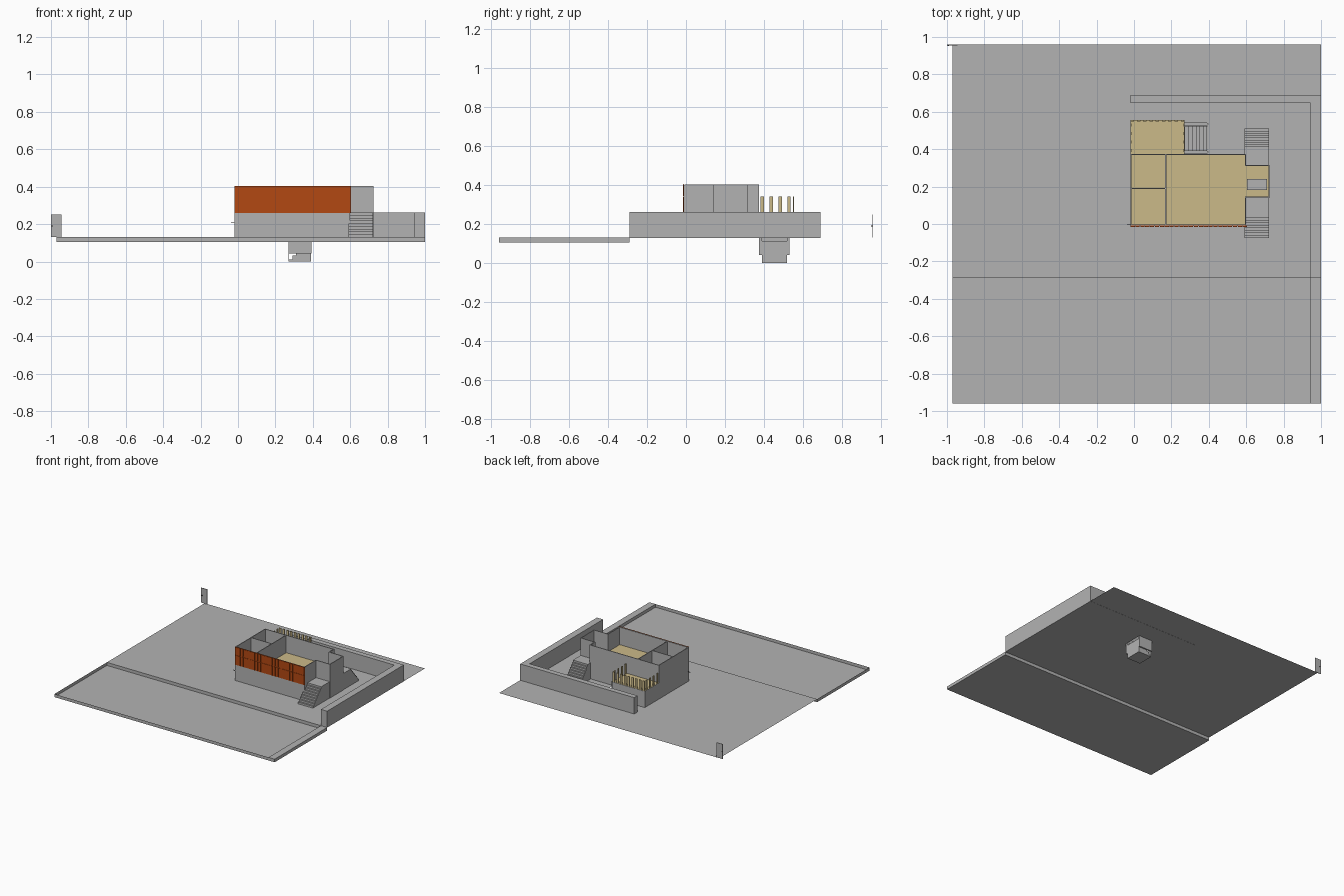
import bpy

if "Cube" in bpy.data.objects:
    bpy.data.objects.remove(bpy.data.objects["Cube"])


def material(name, rgb):
    m = bpy.data.materials.new(name)
    m.diffuse_color = (*rgb, 1)
    m.use_nodes = True
    m.node_tree.nodes["Principled BSDF"].inputs["Base Color"].default_value = m.diffuse_color
    return m


GREY = material("concrete_grey", (0.45, 0.45, 0.45))
TAN = material("pale_timber", (0.60, 0.49, 0.25))
ORANGE = material("rust_orange", (0.45, 0.065, 0.006))
DARK = material("dark_metal", (0.03, 0.03, 0.03))


def mesh(name, verts, faces, mat):
    me = bpy.data.meshes.new(name)
    me.from_pydata(verts, [], faces)
    me.materials.append(mat)
    ob = bpy.data.objects.new(name, me)
    bpy.context.collection.objects.link(ob)
    return ob


BOX_FACES = [(0, 3, 2, 1), (4, 5, 6, 7), (0, 1, 5, 4), (1, 2, 6, 5), (2, 3, 7, 6), (3, 0, 4, 7)]


def boxes(name, items, mat=GREY):
    """One object from several boxes given as (x0, x1, y0, y1, z0, z1)."""
    verts, faces = [], []
    for x0, x1, y0, y1, z0, z1 in items:
        n = len(verts)
        for z in (z0, z1):
            verts += [(x0, y0, z), (x1, y0, z), (x1, y1, z), (x0, y1, z)]
        faces += [tuple(n + i for i in f) for f in BOX_FACES]
    return mesh(name, verts, faces, mat)


def sheets(name, rects, z, mat=GREY):
    """Flat horizontal rectangles (x0, x1, y0, y1) at height z."""
    verts, faces = [], []
    for x0, x1, y0, y1 in rects:
        n = len(verts)
        verts += [(x0, y0, z), (x1, y0, z), (x1, y1, z), (x0, y1, z)]
        faces.append((n, n + 1, n + 2, n + 3))
    return mesh(name, verts, faces, mat)


def upright(name, paths, z0, z1, mat=GREY):
    """Thin vertical sheets following plan lines."""
    verts, faces = [], []
    for path in paths:
        for (ax, ay), (bx, by) in zip(path, path[1:]):
            n = len(verts)
            verts += [(ax, ay, z0), (bx, by, z0), (bx, by, z1), (ax, ay, z1)]
            faces.append((n, n + 1, n + 2, n + 3))
    return mesh(name, verts, faces, mat)


def prism(name, profile, axis, a, b, mat=GREY):
    """Extrude a 2D profile along x (profile y,z), y (x,z) or z (x,y)."""
    def put(p, t):
        return {"x": (t, *p), "y": (p[0], t, p[1]), "z": (*p, t)}[axis]
    n = len(profile)
    verts = [put(p, a) for p in profile] + [put(p, b) for p in profile]
    faces = [tuple(range(n))[::-1], tuple(range(n, 2 * n))]
    faces += [(i, (i + 1) % n, n + (i + 1) % n, n + i) for i in range(n)]
    return mesh(name, verts, faces, mat)


G, F, T = 0.13, 0.262, 0.403      # ground, upper floor and wall top heights
X0, X1, Y0, Y1 = -0.02, 0.60, -0.008, 0.375   # house plan
YT = 0.555                        # terrace back edge

# upper yard with an opening for the cellar stair
sheets("yard", [(-0.97, 0.27, -0.29, 0.96), (0.392, 1.0, -0.29, 0.96),
                (0.27, 0.392, -0.29, 0.378), (0.27, 0.392, 0.53, 0.96)], G)
# sunken street and its kerbs
sheets("street", [(-0.97, 1.0, -0.96, -0.29)], 0.105)
upright("street_kerb", [[(1.0, -0.29), (-0.97, -0.29), (-0.97, -0.96), (1.0, -0.96)]], 0.105, G)
boxes("street_side_kerb", [(0.945, 1.0, -0.96, -0.29, 0.105, G)])
# yard walls
boxes("yard_wall", [(0.945, 1.0, -0.29, 0.69, G - 0.001, 0.262),
                    (X0, 0.945, 0.648, 0.69, G - 0.001, 0.262)])

# house walls
t = 0.006
boxes("house_walls", [(X0, X1, Y0, Y0 + t, G, T), (X0, X1, Y1 - t, Y1, G, T),
                      (X0, X0 + t, Y0, Y1, G, T),
                      (X1 - t, X1, Y0, 0.14, G, T), (X1 - t, X1, 0.315, Y1, G, T)])
boxes("room_partitions", [(0.167, 0.173, Y0, Y1, F, T), (X0, 0.17, 0.187, 0.193, F, T)])
# entrance tower
boxes("entrance_tower", [(X1 - t, 0.725, 0.14, 0.146, G, T), (X1 - t, 0.725, 0.309, 0.315, G, T),
                         (0.719, 0.725, 0.14, 0.315, G, T)])
boxes("entrance_bench", [(0.603, 0.71, 0.182, 0.24, F, F + 0.015)])
# terrace base
boxes("terrace_walls", [(X0, X0 + t, Y1, YT, G, F - 0.001), (0.264, 0.27, Y1, YT, G, F - 0.001),
                        (X0, 0.27, YT - t, YT, G, F - 0.001)])
# timber floors
plan = [(X0, X1, Y0, Y1), (X1, 0.725, 0.14, 0.315), (X0, 0.27, Y1, YT)]
sheets("upper_floor", plan, F, TAN)
sheets("lower_floor", plan[:2], G + 0.0005, TAN)

# terrace railing posts
posts = []
w = 0.018
for i in range(9):
    x = X0 + 0.002 + i * (0.286 - w) / 8
    posts.append((x, x + w, YT - 0.006, YT, F, 0.343))
for i in range(4):
    y = 0.384 + i * 0.046
    for x in (X0, 0.264):
        posts.append((x, x + 0.006, y, y + 0.016, F, 0.343))
boxes("terrace_railing", posts, TAN)

# entrance stairs: stepped profile with a landing, mirrored to the back
N = 9
ya, yb = -0.075, 0.045
front = [(0.14, G), (ya, G)]
for i in range(N):
    z = G + (F - G) * (i + 1) / N
    front += [(ya + (yb - ya) * i / N, z), (ya + (yb - ya) * (i + 1) / N, z)]
front += [(0.14, F)]
prism("front_stairs", front, "x", 0.59, 0.722)
back = [(0.315 + (0.14 - y) * 0.91, z) for y, z in front][::-1]
prism("back_stairs", back, "x", 0.59, 0.722)

# orange screen: backing plate and two rows of panels
boxes("screen_backing", [(X0, 0.605, -0.012, -0.009, F - 0.002, T + 0.002)], ORANGE)
panels = []
cols = 24
pw = (0.605 - X0) / cols
for i in range(cols):
    for z0, z1 in ((F, 0.338), (0.344, T)):
        panels.append((X0 + i * pw + 0.002, X0 + (i + 1) * pw - 0.002, -0.015, -0.012, z0, z1))
boxes("screen_panels", panels, ORANGE)

# cellar pit with descending steps
steps = [(0.39, 0.0), (0.272, 0.0)]
for i in range(6):
    z = 0.012 + i * 0.02
    steps += [(0.272 + i * 0.0197, z), (0.272 + (i + 1) * 0.0197, z)]
prism("cellar_steps", steps[::-1], "y", 0.39, 0.52)
boxes("cellar_sides", [(0.27, 0.392, 0.376, 0.39, 0.042, G), (0.27, 0.392, 0.52, 0.531, 0.042, G),
                       (0.27, 0.274, 0.39, 0.52, 0.0, G)])
# rounded kerbs either side of the cellar stair
for name, y in (("cellar_kerb_front", 0.377), ("cellar_kerb_back", 0.527)):
    outline = [(0.27, y), (0.39, y), (0.396, y + 0.003), (0.398, y + 0.0075),
               (0.396, y + 0.012), (0.39, y + 0.015), (0.27, y + 0.015)]
    prism(name, outline, "z", G, 0.165)

# standing gate panel at the back corner, with handle
boxes("gate_panel", [(-1.0, -0.945, 0.955, 0.959, G, 0.25)])
boxes("gate_handle", [(-0.996, -0.988, 0.951, 0.96, 0.188, 0.192)], DARK)
# small lamp on the house corner
boxes("wall_lamp", [(-0.038, X0, -0.004, 0.0, 0.205, 0.209)], DARK)
